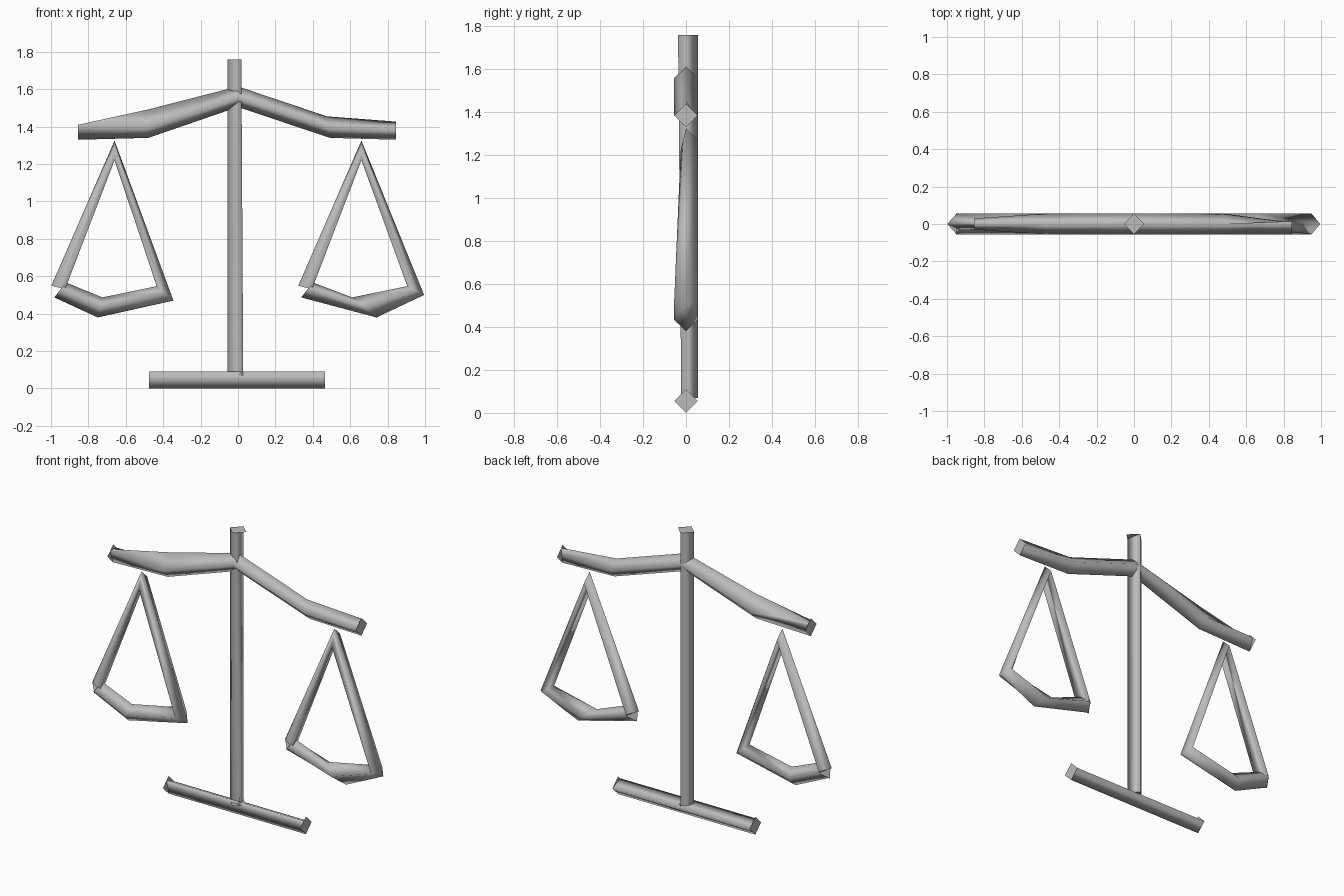
import bpy, bmesh
from mathutils import Vector

if "Cube" in bpy.data.objects:
    bpy.data.objects.remove(bpy.data.objects["Cube"])

R = 0.055  # half diagonal of the diamond section

grey = bpy.data.materials.new("grey_metal")
grey.diffuse_color = (0.5, 0.5, 0.5, 1)
grey.use_nodes = True
grey.node_tree.nodes["Principled BSDF"].inputs["Base Color"].default_value = grey.diffuse_color


def ring(outer, inner, t=0.5, yf=-R, yb=R, yi=0.0):
    """Four-corner section; a side set to None collapses flat (three-sided end)."""
    o = Vector((outer[0], 0, outer[1]))
    i = Vector((inner[0], yi, inner[1]))
    mid = o.lerp(i, t)

    def side(y):
        return o.lerp(i, 0.5) if y is None else Vector((mid.x, y, mid.z))
    return [o, side(yf), i, side(yb)]


def diamond(centre, across, out):
    """Square end plate: centre (x, z), in-plane direction, outward direction."""
    c = Vector((centre[0], 0, centre[1]))
    a = Vector((across[0], 0, across[1])).normalized() * R
    y = Vector((0, R, 0))
    pts = [c + a, c + y, c - a, c - y]
    n = (pts[1] - pts[0]).cross(pts[2] - pts[1])
    return pts if n.dot(Vector((out[0], 0, out[1]))) > 0 else pts[::-1]


def tube(name, rings, caps):
    bm = bmesh.new()
    loops = [[bm.verts.new(p) for p in r] for r in rings]
    for a, b in zip(loops, loops[1:]):
        for k in range(4):
            j = (k + 1) % 4
            bm.faces.new((a[k], a[j], b[j], b[k]))
    bmesh.ops.recalc_face_normals(bm, faces=bm.faces[:])
    for f in bm.faces:
        f.smooth = True
    for cap in caps:
        bm.faces.new([bm.verts.new(p) for p in cap])
    me = bpy.data.meshes.new(name)
    bm.to_mesh(me)
    bm.free()
    me.materials.append(grey)
    ob = bpy.data.objects.new(name, me)
    bpy.context.collection.objects.link(ob)
    return ob


# Base bar
tube("base_bar",
     [ring((x, 0), (x, 0.09), 0.61, yf=None, yi=-0.02) for x in (-0.475, 0.465)],
     [diamond((-0.475, R), (0, 1), (-1, 0)), diamond((0.465, R), (0, 1), (1, 0))])

# Upright post, three-sided with a slight twist
tube("post",
     [ring((-R, 0.07), (0.028, 0.07), 0.66, yf=None, yi=-0.022),
      ring((-R, 1.76), (0.018, 1.76), 0.75, yf=None, yi=-0.037)],
     [diamond((0, 1.76), (1, 0), (0, 1)), diamond((0, 0.07), (1, 0), (0, -1))])

# Bent beam
tube("beam",
     [ring((-0.855, 1.33), (-0.855, 1.41), 1, yf=-0.03, yb=0.03),
      ring((-0.48, 1.34), (-0.48, 1.492), 0.38),
      ring((0, 1.505), (0, 1.615)),
      ring((0.49, 1.34), (0.475, 1.455)),
      ring((0.845, 1.33), (0.845, 1.427), 0.57, yb=None, yi=0.015)],
     [diamond((-0.855, 1.385), (0, 1), (-1, 0)),
      diamond((0.845, 1.385), (0, 1), (1, 0))])


# Hanging pans: one bent tube each, open at the lower left corner
def pan(name, x, corner, low_outer, low_inner):
    tube(name,
         [ring((x - 0.338, 0.55), (x - 0.265, 0.53), 0.7, yf=None, yi=-0.032),
          ring((x, 1.325), (x, 1.22), 0.5, yf=None, yi=-0.025),
          ring(corner[0], corner[1]),
          ring(low_outer, low_inner),
          ring((x - 0.322, 0.487), (x - 0.26, 0.567))],
         [diamond((x - 0.288, 0.53), (-0.91, 0.40), (-0.40, -0.91)),
          diamond((x - 0.291, 0.527), (0.62, 0.80), (-0.80, 0.62))])


pan("left_pan", -0.66, ((-0.345, 0.47), (-0.435, 0.547)), (-0.75, 0.38), (-0.725, 0.487))
pan("right_pan", 0.66, ((0.995, 0.50), (0.905, 0.547)), (0.74, 0.38), (0.61, 0.487))
